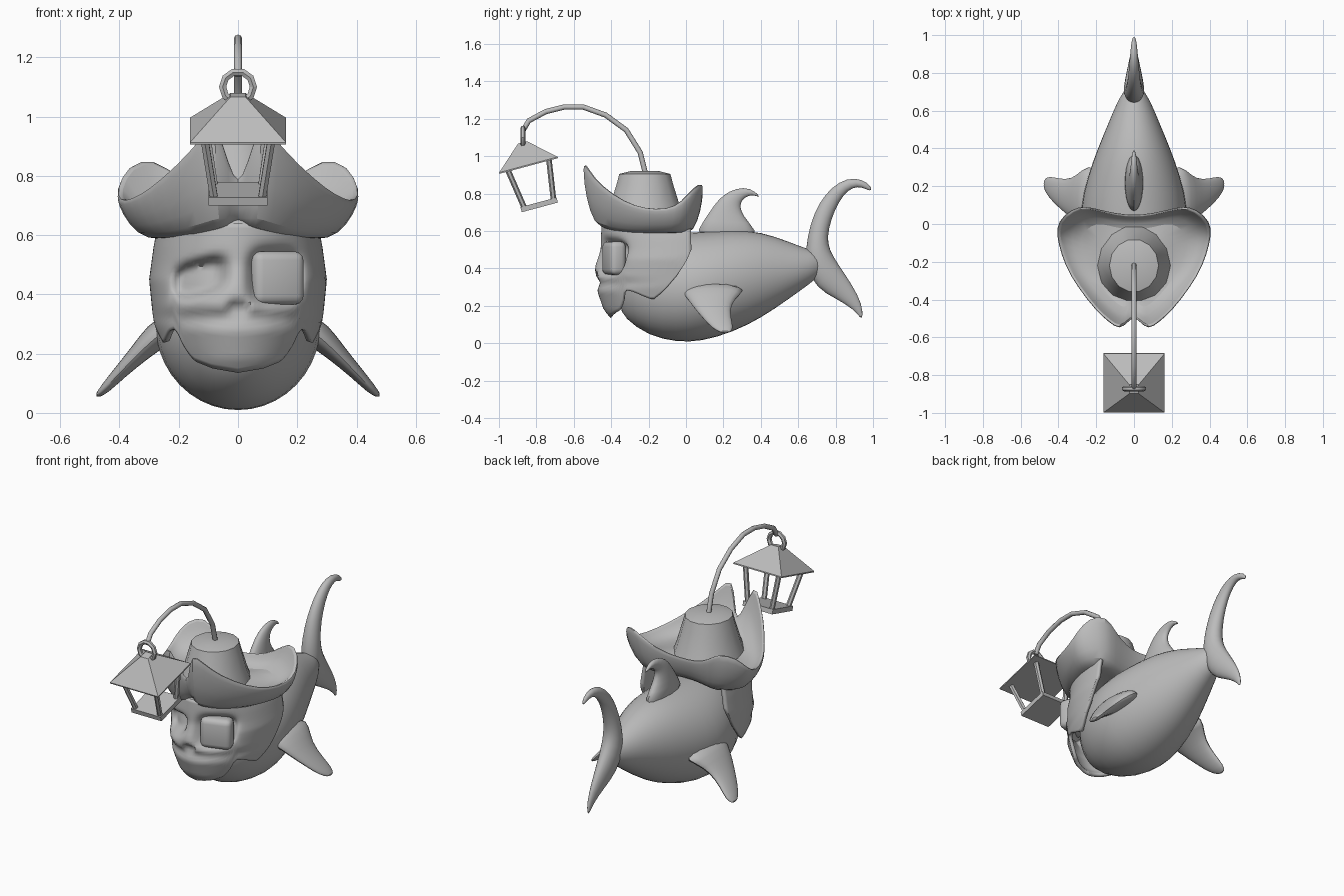
import bpy, bmesh, math
from mathutils import Vector, Matrix

if "Cube" in bpy.data.objects:
    bpy.data.objects.remove(bpy.data.objects["Cube"])

grey = bpy.data.materials.new("plain_grey")
grey.diffuse_color = (0.5, 0.5, 0.5, 1)
grey.use_nodes = True
grey.node_tree.nodes["Principled BSDF"].inputs["Base Color"].default_value = grey.diffuse_color


def finish(name, bm, sub=0, angle=45):
    bmesh.ops.recalc_face_normals(bm, faces=bm.faces)
    me = bpy.data.meshes.new(name)
    bm.to_mesh(me)
    bm.free()
    ob = bpy.data.objects.new(name, me)
    bpy.context.collection.objects.link(ob)
    me.materials.append(grey)
    if sub:
        ob.modifiers.new("smooth", 'SUBSURF').levels = sub
        ob.modifiers["smooth"].render_levels = sub
    bpy.ops.object.select_all(action='DESELECT')
    ob.select_set(True)
    bpy.context.view_layer.objects.active = ob
    bpy.ops.object.shade_smooth_by_angle(angle=math.radians(angle))
    return ob


def loft(name, rings, sub=0, angle=45):
    """Skin closed rings of equal length and cap both ends."""
    bm = bmesh.new()
    vs = [[bm.verts.new(p) for p in r] for r in rings]
    n = len(rings[0])
    for a, b in zip(vs, vs[1:]):
        for i in range(n):
            bm.faces.new((a[i], a[(i + 1) % n], b[(i + 1) % n], b[i]))
    bm.faces.new(vs[0])
    bm.faces.new(vs[-1])
    return finish(name, bm, sub, angle)


def ellipse(c, u, v, n=12):
    return [Vector(c) + Vector(u) * math.cos(t) + Vector(v) * math.sin(t)
            for t in (2 * math.pi * i / n for i in range(n))]


def blade(name, sections, side):
    """Fin from (leading point, trailing point, half thickness) sections."""
    rings = []
    for p, q, t in sections:
        p, q = Vector(p), Vector(q)
        rings.append(ellipse((p + q) / 2, (p - q) / 2 * 1.04, Vector(side).normalized() * t))
    return loft(name, rings, 1, 60)


def tube(name, pts, r, n=8, closed=False):
    rings = []
    m = len(pts)
    for i, p in enumerate(pts):
        a = pts[(i - 1) % m] if closed or i else p
        b = pts[(i + 1) % m] if closed or i < m - 1 else p
        d = (Vector(b) - Vector(a)).normalized()
        u = d.cross(Vector((1, 0.013, 0)) if abs(d.x) < 0.9 else Vector((0, 1, 0))).normalized()
        if closed:
            u = Vector((0, 1, 0))
        rings.append(ellipse(p, u * r, d.cross(u) * r, n))
    if closed:
        rings.append(rings[0])
    return loft(name, rings, 0, 50)


def interp(table, x):
    if x <= table[0][0]:
        return table[0][1]
    for (a, u), (b, v) in zip(table, table[1:]):
        if x <= b:
            return u + (v - u) * (x - a) / (b - a)
    return table[-1][1]


# body: y, top, bottom, half width
body = [(-.36, .42, .20, .06), (-.33, .50, .13, .14), (-.2, .57, .035, .235),
        (-.05, .59, .002, .28), (.08, .60, .004, .29), (.25, .61, .055, .25),
        (.4, .60, .13, .195), (.55, .545, .235, .13), (.66, .50, .315, .085),
        (.74, .48, .38, .03)]
loft("body", [ellipse((0, y, (t + b) / 2), (w, 0, 0), (0, 0, (t - b) / 2), 20)
              for y, t, b, w in body], 1, 60)

# tail and back fin, as leading y,z / trailing y,z / thickness
tail = [(.935, .130, .945, .135, .005), (.90, .18, .942, .21, .015), (.80, .24, .89, .31, .03),
        (.70, .29, .815, .42, .05), (.63, .42, .765, .50, .06), (.65, .58, .755, .57, .05),
        (.685, .70, .775, .66, .04), (.745, .80, .815, .755, .032), (.82, .865, .865, .82, .026),
        (.90, .888, .92, .84, .02), (.975, .86, .96, .825, .014), (.995, .82, .985, .815, .005)]
back = [(.02, .55, .42, .55, .06), (.10, .66, .33, .65, .045), (.15, .74, .29, .71, .035),
        (.20, .795, .29, .755, .026), (.27, .83, .32, .785, .019), (.345, .832, .36, .795, .014),
        (.395, .785, .39, .78, .005)]
for name, secs in (("tail_fin", tail), ("back_fin", back)):
    blade(name, [((0, a, b), (0, c, d), t) for a, b, c, d, t in secs], (1, 0, 0))

# side fins: x, front y, rear y, z, thickness
side = [(.20, -.05, .33, .30, .06), (.27, -.01, .29, .265, .05), (.33, .03, .235, .205, .035),
        (.40, .09, .24, .135, .024), (.45, .14, .255, .08, .018), (.478, .19, .235, .055, .008)]
for s, label in ((1, "right"), (-1, "left")):
    blade(label + "_side_fin", [((s * x, a, z), (s * x, b, z), t) for x, a, b, z, t in side],
          (s * .75, 0, .66))

# skull mask: shell with a jagged lower edge
low = [(0, .135), (22, .15), (38, .175), (44, .215), (49, .285), (57, .275), (65, .25),
       (72, .232), (80, .275), (90, .36), (97, .44), (101, .5)]
depth = [(.13, .35), (.18, .39), (.28, .425), (.32, .41), (.36, .44), (.42, .435), (.5, .41), (.64, .40)]
width = [(.13, .22), (.22, .26), (.3, .285), (.45, .30), (.56, .285), (.64, .27)]


def dent(x, z, cx, cz, rx, rz):
    d = (abs((x - cx) / rx) ** 3 + abs((z - cz) / rz) ** 3)
    return 1 / (1 + d ** 3)


bm = bmesh.new()
NU, NV = 72, 30
grid = []
for i in range(NU + 1):
    deg = -101 + 202 * i / NU
    a, z0, row = math.radians(deg), interp(low, abs(deg)), []
    for j in range(NV + 1):
        z = z0 + (.64 - z0) * j / NV
        x = interp(width, z) * math.sin(a)
        y = -.05 - interp(depth, z) * math.cos(a)
        y += .07 * dent(x, z, .125, .46, .085, .09)                       # square socket
        y += .08 * dent(x, z, -.13, .455 + .25 * (x + .13), .085, .055)   # slanted socket
        y += .03 * dent(x, z, 0, .355, .035, .018)                        # nose hollow
        row.append(bm.verts.new((x, y, z)))
    grid.append(row)
for i in range(NU):
    for j in range(NV):
        bm.faces.new((grid[i][j], grid[i + 1][j], grid[i + 1][j + 1], grid[i][j + 1]))
mask = finish("skull_mask", bm, 0, 60)
shell = mask.modifiers.new("shell", 'SOLIDIFY')
shell.thickness, shell.offset = .02, -1

# eye cover set into the square socket
bm = bmesh.new()
bmesh.ops.create_cube(bm, size=1)
m = Matrix.Translation((.13, -.385, .455)) @ Matrix.Rotation(math.radians(18), 4, 'Z') @ Matrix.Diagonal((.18, .09, .18, 1))
bmesh.ops.transform(bm, matrix=m, verts=bm.verts)
bmesh.ops.bevel(bm, geom=bm.edges[:], offset=.03, segments=3, affect='EDGES', profile=.5)
finish("eye_cover", bm, 0, 60)

# hat brim: right half of the rim, front to rear
half = [(0, -.49, .77), (.03, -.515, .83), (.075, -.56, .99), (.13, -.52, .925), (.2, -.46, .845),
        (.3, -.33, .755), (.365, -.22, .72), (.40, -.1, .715), (.412, -.02, .755), (.375, .045, .84),
        (.29, .10, .865), (.2, .08, .79), (.1, .055, .75), (0, .045, .74)]
rim = half + [(-x, y, z) for x, y, z in half[-2:0:-1]]


def brim_ring(k, zmix, zbase):
    """Scale the rim about the head axis and mix its height with a base height."""
    out = []
    for x, y, z in rim:
        lift = .05 * max(0, 1 - abs(x) / .25) * (y < -.2)
        out.append((x * k, -.2 + (y + .2) * k, z * zmix + (zbase + lift) * (1 - zmix)))
    return out


loft("hat_brim", [brim_ring(.3, 0, .60), brim_ring(.66, 0, .58), brim_ring(.84, 0, .60),
                  brim_ring(.97, .4, .63), brim_ring(1.01, .88, .64), brim_ring(1, 1, .7),
                  brim_ring(.965, 1, .7), brim_ring(.9, .6, .66), brim_ring(.72, .1, .67),
                  brim_ring(.35, 0, .70)], 1, 50)

# hat crown
loft("hat_crown", [ellipse((0, -.22, z), (rx, 0, 0), (0, ry, 0), 14) for z, rx, ry in
                   ((.64, .21, .23), (.74, .175, .19), (.85, .145, .155), (.905, .13, .14), (.92, .07, .08))], 0, 35)

# lantern rod and hanging ring
rod = [(-.21, .88), (-.245, 1.02), (-.32, 1.14), (-.43, 1.22), (-.55, 1.263), (-.65, 1.263),
       (-.75, 1.238), (-.84, 1.19), (-.87, 1.14)]
tube("lantern_rod", [(0, y, z) for y, z in rod], .014)
tube("lantern_ring", [(.052 * math.cos(t), -.872, 1.1 + .052 * math.sin(t)) for t in
                      (math.pi * i / 5 for i in range(10))], .014, 6, True)

# tilted lantern
tilt = Matrix.Translation((0, -.785, .74)) @ Matrix.Rotation(math.radians(15), 4, 'X')


def square(h, z):
    return [tilt @ Vector((sx * h, sy * h, z)) for sx, sy in ((-1, -1), (1, -1), (1, 1), (-1, 1))]


loft("lantern_roof", [square(.162, .215), square(.162, .222), square(.025, .345)], 0, 20)
loft("lantern_base", [square(.1, -.014), square(.1, .014)], 0, 20)
for sx in (-1, 1):
    for sy in (-1, 1):
        tube("lantern_post", [tilt @ Vector((sx * .08, sy * .08, 0)),
                              tilt @ Vector((sx * .113, sy * .113, .22))], .015, 6)
